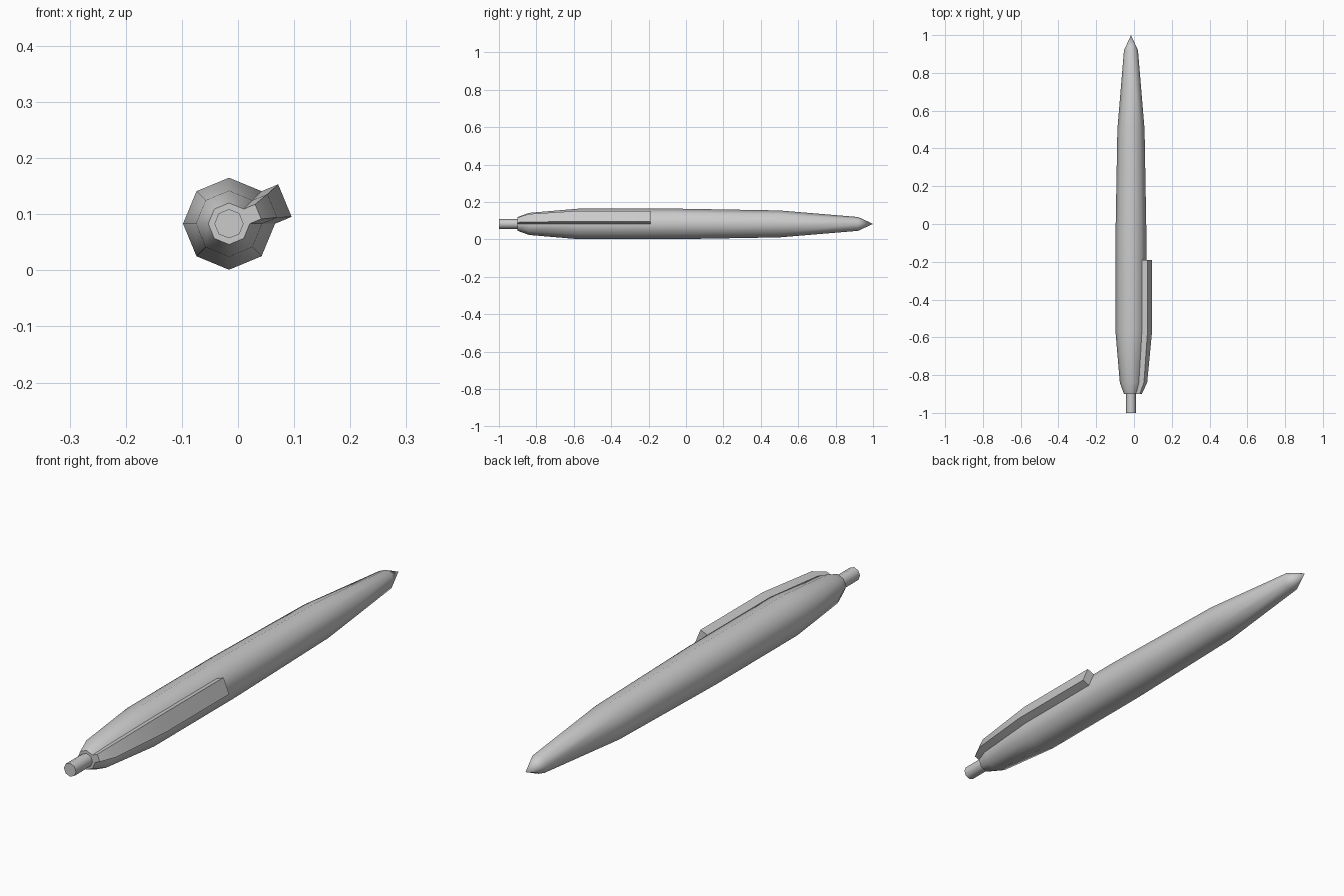
import bpy, bmesh, math
from mathutils import Vector

if "Cube" in bpy.data.objects:
    bpy.data.objects.remove(bpy.data.objects["Cube"])

CX, CZ = -0.016, 0.083      # pen axis
SIDES = 8


def loft(name, rings, angle):
    """Skin a list of equal-length closed rings; a one-point ring is a tip."""
    bm = bmesh.new()
    rows = [[bm.verts.new(p) for p in ring] for ring in rings]
    for a, b in zip(rows, rows[1:]):
        n = len(a)
        for i in range(n):
            j = (i + 1) % n
            if len(b) == 1:
                bm.faces.new((a[i], a[j], b[0]))
            else:
                bm.faces.new((a[i], a[j], b[j], b[i]))
    for row in (rows[0], rows[-1]):
        if len(row) > 2:
            bm.faces.new(row)
    bmesh.ops.recalc_face_normals(bm, faces=bm.faces[:])
    me = bpy.data.meshes.new(name)
    bm.to_mesh(me)
    bm.free()
    ob = bpy.data.objects.new(name, me)
    bpy.context.collection.objects.link(ob)
    bpy.ops.object.select_all(action='DESELECT')
    ob.select_set(True)
    bpy.context.view_layer.objects.active = ob
    bpy.ops.object.shade_smooth_by_angle(angle=math.radians(angle))
    return ob


def ring(y, r):
    if r == 0:
        return [(CX, y, CZ)]
    return [(CX + r * math.cos(2 * math.pi * i / SIDES), y,
             CZ + r * math.sin(2 * math.pi * i / SIDES)) for i in range(SIDES)]


# Octagonal barrel running to a pointed tip
barrel = [(-0.9, 0.037), (-0.84, 0.059), (-0.57, 0.082), (-0.07, 0.082),
          (0.5, 0.072), (0.92, 0.037), (1.0, 0)]
loft("barrel", [ring(y, r) for y, r in barrel], 50)

# Push button at the rear
loft("push_button", [ring(-1.0, 0.026), ring(-0.89, 0.026)], 50)

# Clip raised from one barrel face, following its taper: (y, radius, height)
t = math.pi / SIDES
out = Vector((math.cos(t), 0, math.sin(t)))
side = Vector((-math.sin(t), 0, math.cos(t)))


def clip_section(y, r, h):
    w, a = r * math.sin(t), r * math.cos(t)
    base = Vector((CX, y, CZ))
    return [base + out * d + side * s for d, s in
            ((a - 0.004, -w), (a + h, -w), (a + h, w), (a - 0.004, w))]


clip = [(-0.9, 0.037, 0.022), (-0.84, 0.059, 0.029),
        (-0.57, 0.082, 0.032), (-0.19, 0.082, 0.032)]
loft("clip", [clip_section(*c) for c in clip], 30)
